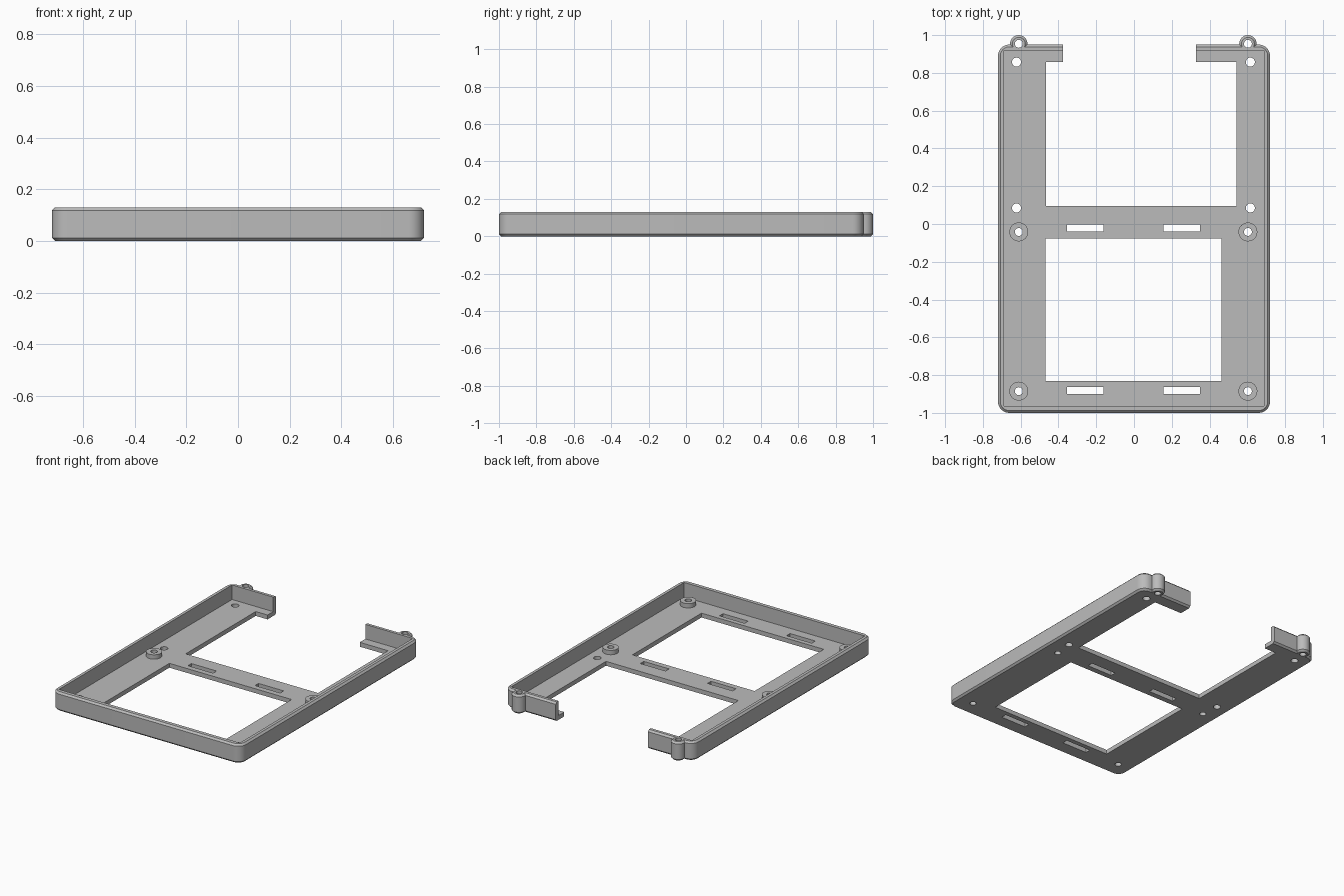
import bpy, bmesh, math

if "Cube" in bpy.data.objects:
    bpy.data.objects.remove(bpy.data.objects["Cube"])

grey = bpy.data.materials.new("plain_grey")
grey.diffuse_color = (0.5, 0.5, 0.5, 1)
grey.use_nodes = True
grey.node_tree.nodes["Principled BSDF"].inputs["Base Color"].default_value = grey.diffuse_color

H, FLOOR, BEV = 0.13, 0.03, 0.012


def make(name, bm):
    me = bpy.data.meshes.new(name)
    bm.normal_update()
    bm.to_mesh(me)
    bm.free()
    me.materials.append(grey)
    ob = bpy.data.objects.new(name, me)
    bpy.context.collection.objects.link(ob)
    return ob


def lathe_outline(name, pts_for, levels):
    """Stack outlines given as pts_for(inset) at (z, inset) levels into a closed solid."""
    bm = bmesh.new()
    rings = [[bm.verts.new((x, y, z)) for x, y in pts_for(d)] for z, d in levels]
    n = len(rings[0])
    for a, b in zip(rings, rings[1:]):
        for i in range(n):
            j = (i + 1) % n
            bm.faces.new((a[i], a[j], b[j], b[i]))
    bm.faces.new(rings[0][::-1])
    bm.faces.new(rings[-1])
    return make(name, bm)


def box(name, x0, x1, y0, y1, z0, z1):
    return lathe_outline(name, lambda d: [(x0, y0), (x1, y0), (x1, y1), (x0, y1)],
                         [(z0, 0), (z1, 0)])


def cylinder(name, x, y, r, levels, n=32):
    def ring(d):
        return [(x + (r - d) * math.cos(2 * math.pi * i / n),
                 y + (r - d) * math.sin(2 * math.pi * i / n)) for i in range(n)]
    return lathe_outline(name, ring, levels)


def rounded_rect(x0, x1, y0, y1, r, seg=8):
    def outline(d):
        pts = []
        for k, (cx, cy) in enumerate([(x1 - r, y1 - r), (x0 + r, y1 - r),
                                      (x0 + r, y0 + r), (x1 - r, y0 + r)]):
            for i in range(seg + 1):
                a = math.pi / 2 * (k + i / seg)
                pts.append((cx + (r - d) * math.cos(a), cy + (r - d) * math.sin(a)))
        return pts
    return outline


def combine(target, tool, operation):
    mod = target.modifiers.new(operation.lower(), 'BOOLEAN')
    mod.operation, mod.solver, mod.object = operation, 'EXACT', tool
    bpy.context.view_layer.objects.active = target
    bpy.ops.object.modifier_apply(modifier=mod.name)
    bpy.data.objects.remove(tool, do_unlink=True)


# Outer tray body with chamfered rims
chamfered = [(0, BEV), (BEV, 0), (H - BEV, 0), (H, BEV)]
tray = lathe_outline("tray_frame", rounded_rect(-0.72, 0.72, -1.0, 0.95, 0.06), chamfered)

# Screw lugs on the back wall
LUGS = [(-0.61, 0.954), (0.603, 0.954)]
for x, y in LUGS:
    combine(tray, cylinder("lug", x, y, 0.046, chamfered), 'UNION')

# Hollow interior
combine(tray, box("cavity", -0.688, 0.688, -0.963, 0.918, FLOOR, 0.3), 'DIFFERENCE')

# Raised standoffs on the floor
BOSSES = [(x, y) for x in (-0.61, 0.603) for y in (-0.042, -0.885)]
for x, y in BOSSES:
    combine(tray, cylinder("standoff", x, y, 0.05, [(0.015, 0), (0.06, 0)]), 'UNION')

# Floor windows, back wall gap and strap slots
CUTS = [(-0.465, 0.543, 0.095, 0.857), (-0.468, 0.463, -0.83, -0.078),
        (-0.375, 0.327, 0.8, 1.1)]
CUTS += [(x, x + 0.192, y, y + 0.038) for x in (-0.354, 0.157) for y in (-0.04, -0.9)]
for c in CUTS:
    combine(tray, box("cut", *c, -0.1, 0.3), 'DIFFERENCE')

# Screw holes through lugs, standoffs and floor
HOLES = [(x, y, 0.021) for x, y in LUGS + BOSSES]
HOLES += [(x, y, 0.024) for x in (-0.622, 0.616) for y in (0.857, 0.085)]
for x, y, r in HOLES:
    combine(tray, cylinder("hole", x, y, r, [(-0.1, 0), (0.3, 0)], 24), 'DIFFERENCE')

bpy.ops.object.select_all(action='DESELECT')
tray.select_set(True)
bpy.context.view_layer.objects.active = tray
bpy.ops.object.shade_smooth_by_angle(angle=math.radians(30))
